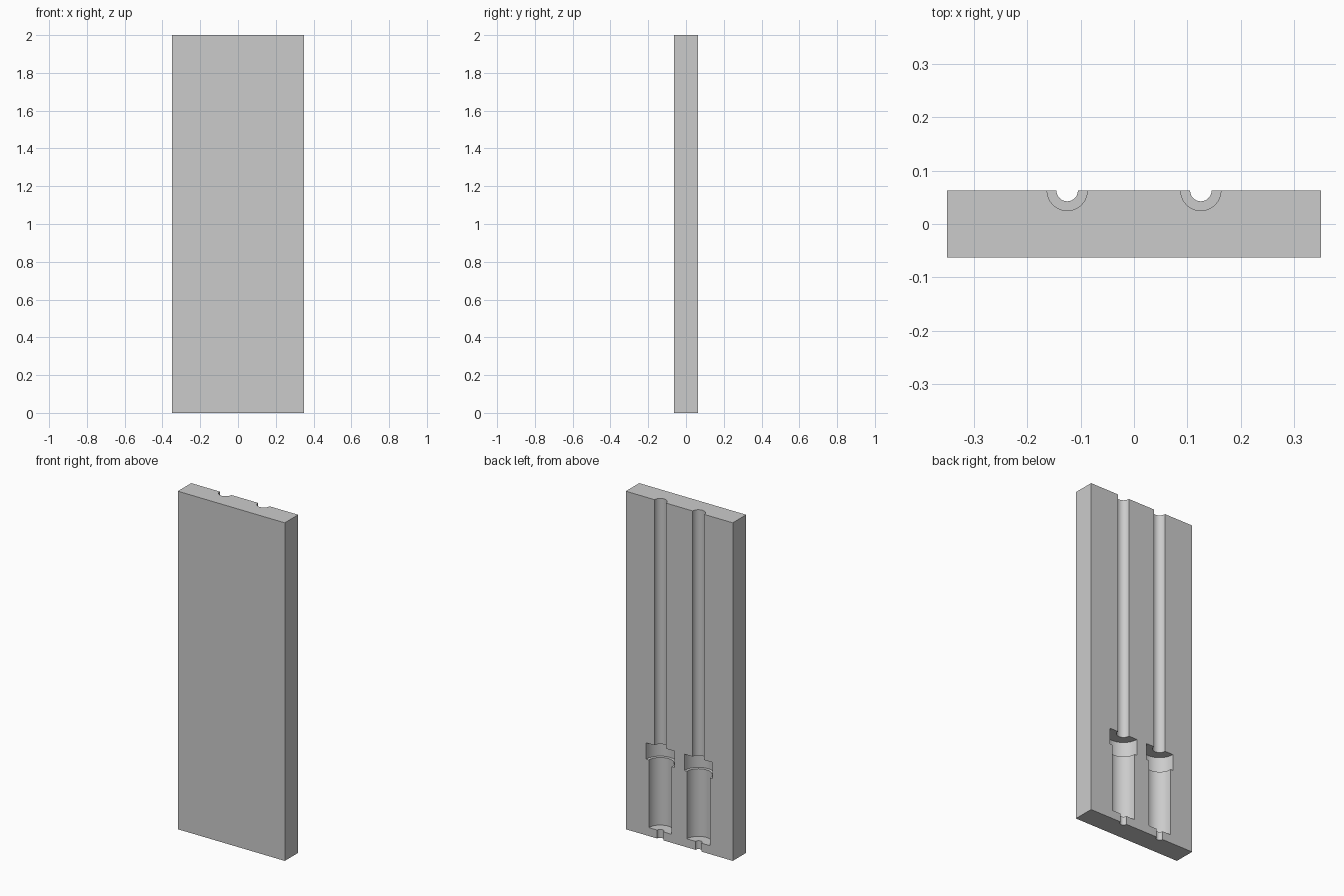
import bpy
import bmesh
import math

WIDTH, DEPTH, HEIGHT = 0.70, 0.125, 2.0
GROOVE_X = 0.125

# Stepped bore profile: (radius, height), ends run past the slab
BORE = [(0.0, -0.1), (0.02, -0.1), (0.02, 0.05), (0.075, 0.05), (0.075, 0.45),
        (0.0925, 0.45), (0.0925, 0.547), (0.0375, 0.547), (0.0375, 2.1), (0.0, 2.1)]

default = bpy.data.objects.get("Cube")
if default:
    bpy.data.objects.remove(default, do_unlink=True)


def make_object(name, bm):
    mesh = bpy.data.meshes.new(name)
    bmesh.ops.recalc_face_normals(bm, faces=bm.faces)
    bm.to_mesh(mesh)
    bm.free()
    obj = bpy.data.objects.new(name, mesh)
    bpy.context.collection.objects.link(obj)
    return obj


def make_bore(name, x):
    """Lathe the bore profile around an upright axis lying on the back face."""
    bm = bmesh.new()
    verts = [bm.verts.new((r, 0, z)) for r, z in BORE]
    edges = [bm.edges.new(pair) for pair in zip(verts, verts[1:])]
    bmesh.ops.spin(bm, geom=verts + edges, cent=(0, 0, 0), axis=(0, 0, 1),
                   angle=math.tau, steps=64)
    bmesh.ops.remove_doubles(bm, verts=bm.verts, dist=0.0001)
    bmesh.ops.translate(bm, verts=bm.verts, vec=(x, DEPTH / 2, 0))
    cutter = make_object(name, bm)
    cutter.hide_render = True
    return cutter


# Slab
bm = bmesh.new()
bmesh.ops.create_cube(bm, size=1)
bmesh.ops.scale(bm, verts=bm.verts, vec=(WIDTH, DEPTH, HEIGHT))
bmesh.ops.translate(bm, verts=bm.verts, vec=(0, 0, HEIGHT / 2))
slab = make_object("mould_half", bm)

grey = bpy.data.materials.new("plain grey")
grey.use_nodes = True
colour = (0.6, 0.6, 0.6, 1)
grey.diffuse_color = colour
grey.node_tree.nodes["Principled BSDF"].inputs["Base Color"].default_value = colour
slab.data.materials.append(grey)

# Cut the two stepped half-round grooves into the back
bpy.context.view_layer.objects.active = slab
slab.select_set(True)
for side, x in (("left", GROOVE_X), ("right", -GROOVE_X)):
    cutter = make_bore(side + "_groove_cutter", x)
    cut = slab.modifiers.new(side + "_groove", "BOOLEAN")
    cut.operation = "DIFFERENCE"
    cut.solver = "EXACT"
    cut.object = cutter
    bpy.ops.object.modifier_apply(modifier=cut.name)
    bpy.data.objects.remove(cutter, do_unlink=True)

# Smooth the round walls, keep the steps crisp
bpy.ops.object.shade_smooth_by_angle(angle=math.radians(30))
